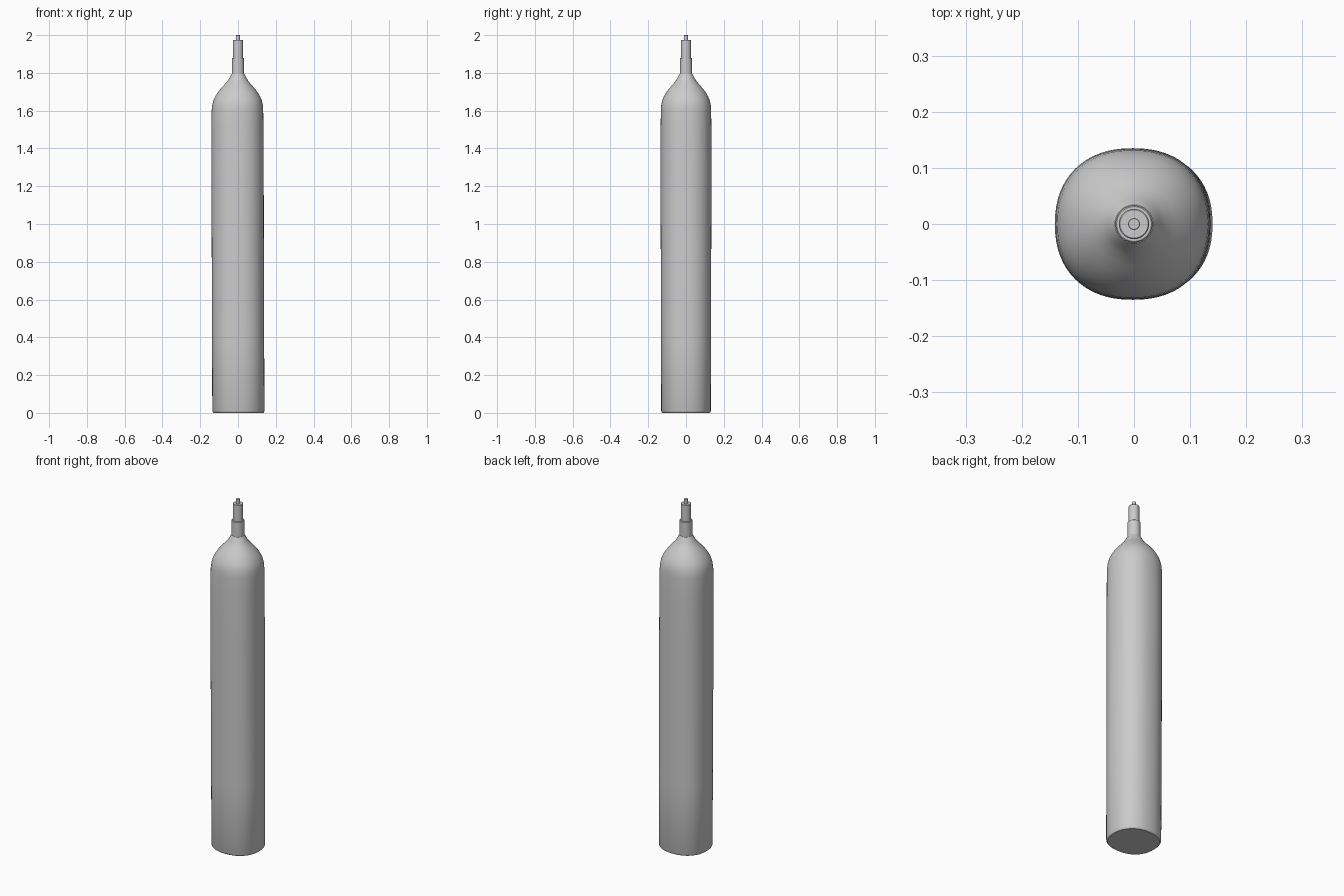
import bpy, bmesh, math

if "Cube" in bpy.data.objects:
    bpy.data.objects.remove(bpy.data.objects["Cube"])

SIDES = 64


def loft(name, rings, angle=35):
    """Stack of rings (z, rx, ry, roundness exponent, x shift), capped at both ends."""
    bm = bmesh.new()
    loops = []
    for z, rx, ry, n, dx in rings:
        loop = []
        for i in range(SIDES):
            a = 2 * math.pi * i / SIDES
            c, s = math.cos(a), math.sin(a)
            x = math.copysign(abs(c) ** (2 / n), c) * rx + dx
            y = math.copysign(abs(s) ** (2 / n), s) * ry
            loop.append(bm.verts.new((x, y, z)))
        loops.append(loop)
    for lo, hi in zip(loops, loops[1:]):
        for i in range(SIDES):
            j = (i + 1) % SIDES
            bm.faces.new((lo[i], lo[j], hi[j], hi[i]))
    bm.faces.new(loops[0][::-1])
    bm.faces.new(loops[-1])
    mesh = bpy.data.meshes.new(name)
    bm.to_mesh(mesh)
    bm.free()
    obj = bpy.data.objects.new(name, mesh)
    bpy.context.collection.objects.link(obj)
    bpy.ops.object.select_all(action='DESELECT')
    obj.select_set(True)
    bpy.context.view_layer.objects.active = obj
    bpy.ops.object.shade_smooth_by_angle(angle=math.radians(angle))
    return obj


# Body: nearly round cylinder with a very slight lean, bottle shoulder and neck
profile = [(0, 0.131), (0.003, 0.135), (0.01, 0.138), (0.4, 0.138), (0.8, 0.138),
           (1.2, 0.1385), (1.5, 0.138), (1.6, 0.1365), (1.63, 0.134), (1.655, 0.128),
           (1.675, 0.119), (1.695, 0.107), (1.715, 0.092), (1.735, 0.074),
           (1.753, 0.058), (1.77, 0.047), (1.782, 0.041), (1.793, 0.034)]
rings = []
for z, r in profile:
    neck = max(0, min(1, (z - 1.6) / 0.18))
    flat = 0.95 + 0.025 * min(z / 1.2, 1)
    flat += (1 - flat) * neck
    shift = (0.002 - 0.005 * min(z / 1.4, 1)) * (1 - neck)
    rings.append((z, r, r * flat, 2.25 - 0.25 * neck, shift))
loft("bottle_body", rings)


# Valve: three stepped round sections
def stem(name, z0, z1, r, b=0.002):
    loft(name, [(z0, r, r, 2, 0), (z1 - b, r, r, 2, 0), (z1, r - b, r - b, 2, 0)])


stem("valve_collar", 1.785, 1.88, 0.033)
stem("valve_stem", 1.875, 1.975, 0.027)
stem("valve_tip", 1.97, 2.0, 0.0105, 0.001)
